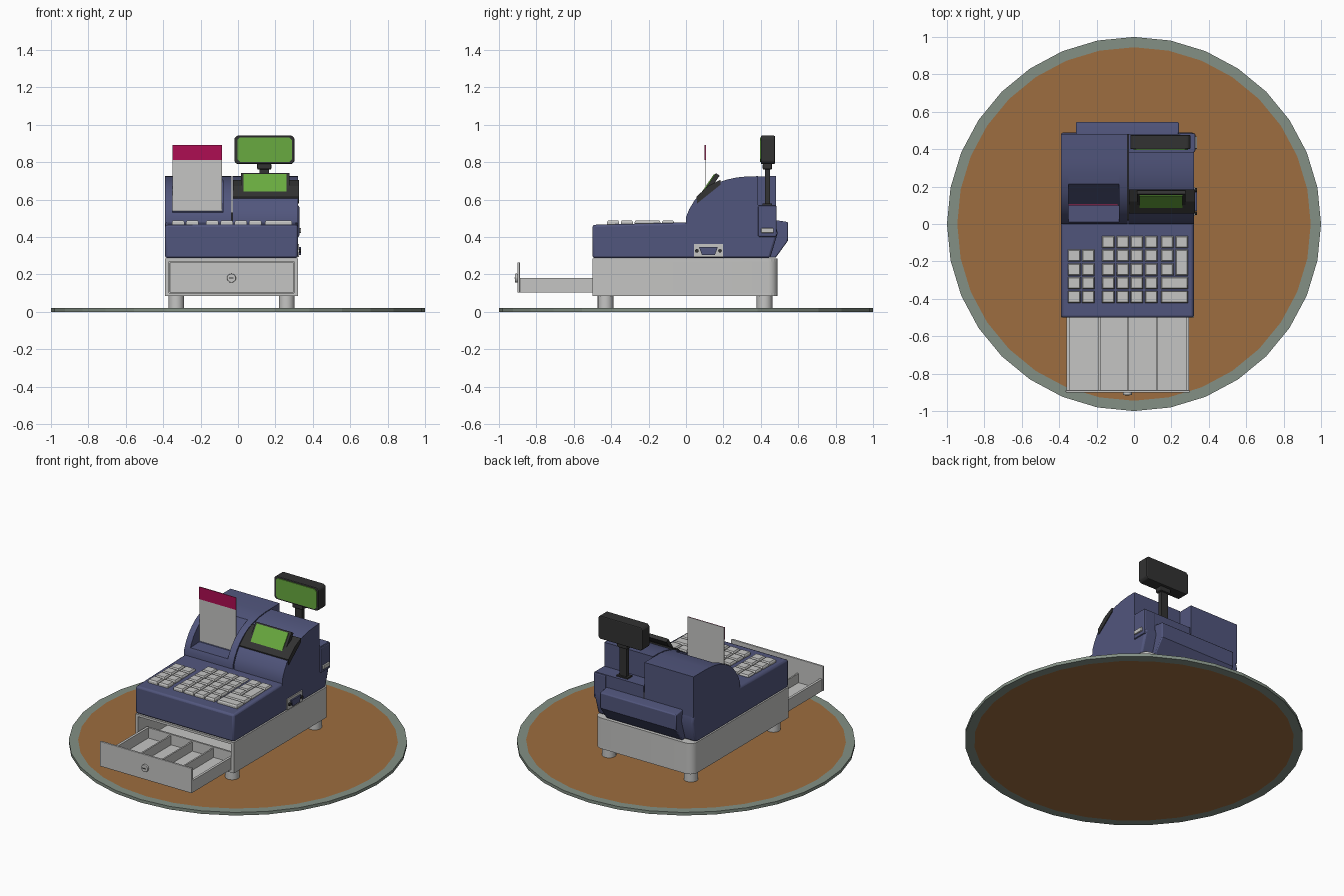
import bpy, bmesh, math

if "Cube" in bpy.data.objects:
    bpy.data.objects.remove(bpy.data.objects["Cube"])


def mat(name, r, g, b):
    m = bpy.data.materials.new(name)
    m.diffuse_color = (r, g, b, 1)
    m.use_nodes = True
    m.node_tree.nodes["Principled BSDF"].inputs["Base Color"].default_value = m.diffuse_color
    return m


BLUE = mat("blue plastic", 0.083, 0.093, 0.205)
GREY = mat("light grey", 0.56, 0.56, 0.55)
DARK = mat("charcoal", 0.032, 0.032, 0.032)
GREEN = mat("screen green", 0.14, 0.40, 0.05)
RED = mat("receipt red", 0.42, 0.004, 0.085)
BROWN = mat("table brown", 0.34, 0.155, 0.05)
RIM = mat("rim grey green", 0.23, 0.28, 0.235)


def finish(name, bm, materials, bevel=0, smooth=False):
    bmesh.ops.recalc_face_normals(bm, faces=bm.faces[:])
    me = bpy.data.meshes.new(name)
    bm.to_mesh(me)
    bm.free()
    ob = bpy.data.objects.new(name, me)
    bpy.context.collection.objects.link(ob)
    for m in materials:
        me.materials.append(m)
    if bevel:
        mod = ob.modifiers.new("bevel", 'BEVEL')
        mod.width, mod.segments, mod.limit_method = bevel, 2, 'ANGLE'
        mod.angle_limit = math.radians(40)
    if smooth:
        bpy.ops.object.select_all(action='DESELECT')
        ob.select_set(True)
        bpy.context.view_layer.objects.active = ob
        bpy.ops.object.shade_smooth_by_angle(angle=math.radians(32))
    return ob


def prism(name, pts, axis, lo, hi, m, bevel=0, smooth=False):
    """Extrude a 2D outline along an axis."""
    put = {'x': lambda a, b, t: (t, a, b), 'y': lambda a, b, t: (a, t, b),
           'z': lambda a, b, t: (a, b, t)}[axis]
    bm = bmesh.new()
    r0, r1 = [[bm.verts.new(put(a, b, t)) for a, b in pts] for t in (lo, hi)]
    bm.faces.new(r0)
    bm.faces.new(r1[::-1])
    n = len(pts)
    for i in range(n):
        j = (i + 1) % n
        bm.faces.new((r0[i], r0[j], r1[j], r1[i]))
    return finish(name, bm, [m], bevel, smooth)


def box(name, x0, x1, y0, y1, z0, z1, m, bevel=0):
    return prism(name, [(x0, y0), (x1, y0), (x1, y1), (x0, y1)], 'z', z0, z1, m, bevel)


def circle(cx, cy, r, n):
    return [(cx + r * math.cos(2 * math.pi * i / n), cy + r * math.sin(2 * math.pi * i / n))
            for i in range(n)]


def arc(cx, cy, r, a0, a1, n=5):
    return [(cx + r * math.cos(math.radians(a0 + (a1 - a0) * i / n)),
             cy + r * math.sin(math.radians(a0 + (a1 - a0) * i / n))) for i in range(n + 1)]


# round table top with coloured rim
bm = bmesh.new()
bmesh.ops.create_cone(bm, cap_ends=True, segments=32, radius1=1, radius2=1, depth=0.02)
bmesh.ops.translate(bm, verts=bm.verts, vec=(0, 0, 0.01))
caps = [f for f in bm.faces if len(f.verts) > 4]
bmesh.ops.inset_individual(bm, faces=caps, thickness=0.055)
for f in bm.faces:
    f.material_index = 1 if len(f.verts) > 4 else 0
finish("table_top", bm, [RIM, BROWN])

# feet
for x in (-0.33, 0.26):
    for y in (-0.43, 0.42):
        prism("foot", circle(x, y, 0.042, 20), 'z', 0.02, 0.087, GREY, smooth=True)

# hollow drawer housing with rounded back corners
X0, X1 = -0.39, 0.32
back = arc(X1 - 0.05, 0.44, 0.05, 0, 90) + arc(X0 + 0.05, 0.44, 0.05, 90, 180)
full = [(X0, -0.5), (X1, -0.5)] + back
prism("housing_floor", full, 'z', 0.085, 0.1, GREY)
prism("housing_roof", full, 'z', 0.27, 0.285, GREY)
prism("housing_walls", [(X1 - 0.02, -0.5), (X1, -0.5)] + back +
      [(X0, -0.5), (X0 + 0.02, -0.5), (X0 + 0.02, 0.42), (X1 - 0.02, 0.42)],
      'z', 0.1, 0.27, GREY, smooth=True)

# open cash drawer
box("drawer_floor", -0.36, 0.295, -0.89, -0.42, 0.102, 0.112, GREY)
box("drawer_front", -0.365, 0.297, -0.902, -0.888, 0.102, 0.264, GREY, 0.003)
box("drawer_back", -0.36, 0.295, -0.432, -0.42, 0.112, 0.18, GREY)
for x in (-0.36, 0.279):
    box("drawer_side", x, x + 0.016, -0.89, -0.42, 0.112, 0.18, GREY)
for x in (-0.185, -0.032, 0.122):
    box("drawer_divider", x - 0.005, x + 0.005, -0.89, -0.43, 0.112, 0.172, GREY)
prism("drawer_lock", circle(-0.035, 0.18, 0.024, 20), 'y', -0.915, -0.9, GREY, 0.004)
box("keyhole", -0.047, -0.023, -0.917, -0.914, 0.177, 0.183, DARK)

# keyboard deck, rear tail
prism("deck", [(-0.5, 0.287), (-0.5, 0.465), (0, 0.478), (0.47, 0.5), (0.49, 0.42), (0.45, 0.287)],
      'x', X0, X1, BLUE, 0.012, True)
prism("rear_tail", [(0.4, 0.29), (0.48, 0.29), (0.545, 0.38), (0.545, 0.48), (0.48, 0.49),
                    (0.4, 0.49)], 'x', -0.31, 0.24, BLUE, 0.006, True)

# keys: flat tapered caps
KZ = 0.468


def key(x0, x1, y0, y1):
    bm = bmesh.new()
    rings = []
    for d, z in ((0, KZ - 0.004), (0, KZ + 0.012), (0.005, KZ + 0.02)):
        rings.append([bm.verts.new((x, y, z)) for x, y in
                      ((x0 + d, y0 + d), (x1 - d, y0 + d), (x1 - d, y1 - d), (x0 + d, y1 - d))])
    for a, b in zip(rings, rings[1:]):
        for i in range(4):
            bm.faces.new((a[i], a[(i + 1) % 4], b[(i + 1) % 4], b[i]))
    bm.faces.new(rings[0])
    bm.faces.new(rings[-1])
    finish("key", bm, [GREY])


def grid_key(x, row, cols=1, rows=1):
    y1 = -0.064 - 0.0733 * row
    key(x, x + 0.067 + 0.0765 * (cols - 1), y1 - 0.064 - 0.0733 * (rows - 1), y1)


for row in range(1, 5):
    for c in range(2):
        grid_key(-0.354 + 0.0765 * c, row)
for row in range(5):
    for c in range(4):
        grid_key(-0.171 + 0.0765 * c, row)
for row in range(3):
    grid_key(0.145, row)
grid_key(0.2215, 0)
grid_key(0.2215, 1, rows=2)
for row in (3, 4):
    grid_key(0.145, row, cols=2)

# twin rounded humps: printer (left, with paper well) and display (right)
front = [(0, 0.46), (0, 0.505), (0.018, 0.55), (0.045, 0.595), (0.08, 0.633), (0.12, 0.664),
         (0.165, 0.688)]
crown = [(0.215, 0.706), (0.27, 0.718), (0.33, 0.724)]
rear = [(0.48, 0.725), (0.48, 0.46)]
for a, b in ((X0, -0.35), (-0.08, -0.036)):
    prism("printer_cheek", front + crown + rear, 'x', a, b, BLUE, smooth=True)
prism("printer_cover", [(0, 0.46), (0, 0.505), (0.01, 0.53), (0.1, 0.535), (0.15, 0.6)] + crown + rear,
      'x', -0.35, -0.08, BLUE, smooth=True)
prism("display_hump", front + crown + [(0.385, 0.725), (0.385, 0.57), (0.48, 0.57), (0.48, 0.46)],
      'x', -0.03, X1, BLUE, smooth=True)
box("hump_joint", -0.036, -0.03, 0.02, 0.48, 0.46, 0.53, DARK)

# receipt
box("receipt", -0.35, -0.085, 0.103, 0.106, 0.525, 0.893, GREY)
box("receipt_band", -0.35, -0.085, 0.1, 0.103, 0.813, 0.893, RED)

# operator display
prism("screen_tray", [(0.055, 0.615), (0.12, 0.674), (0.185, 0.706), (0.185, 0.68), (0.06, 0.58)],
      'x', -0.028, 0.325, DARK)
prism("screen_case", [(0.08, 0.625), (0.16, 0.742), (0.18, 0.728), (0.1, 0.611)],
      'x', 0.015, 0.275, DARK)
prism("screen_glass", [(0.083, 0.639), (0.15, 0.737), (0.155, 0.733), (0.088, 0.635)],
      'x', 0.03, 0.258, GREEN)

# customer display on its pole
box("pole_foot", 0.1, 0.18, 0.41, 0.46, 0.565, 0.578, DARK)
box("pole", 0.115, 0.165, 0.422, 0.448, 0.57, 0.77, DARK)
box("pole_collar", 0.102, 0.178, 0.41, 0.46, 0.76, 0.795, DARK, 0.008)
c = 0.014


def octagon(x0, x1, z0, z1):
    return [(x0 + c, z0), (x1 - c, z0), (x1, z0 + c), (x1, z1 - c),
            (x1 - c, z1), (x0 + c, z1), (x0, z1 - c), (x0, z0 + c)]


prism("customer_display", octagon(-0.02, 0.302, 0.79, 0.942), 'y', 0.4, 0.476, DARK, 0.006)
prism("customer_glass", octagon(-0.004, 0.288, 0.802, 0.932), 'y', 0.395, 0.401, GREEN)

# side pod, ports and sockets on the right
box("side_pod", 0.24, 0.328, 0.385, 0.485, 0.4, 0.568, BLUE, 0.008)
box("pod_socket", 0.32, 0.338, 0.402, 0.468, 0.422, 0.447, GREY, 0.003)
box("port_plate", 0.315, 0.327, 0.042, 0.198, 0.292, 0.362, GREY)
prism("port_plug", [(0.07, 0.346), (0.17, 0.346), (0.155, 0.305), (0.085, 0.305)],
      'x', 0.32, 0.337, BLUE)
for y in (0.058, 0.182):
    prism("port_screw", circle(y, 0.326, 0.01, 8), 'x', 0.32, 0.338, DARK)
